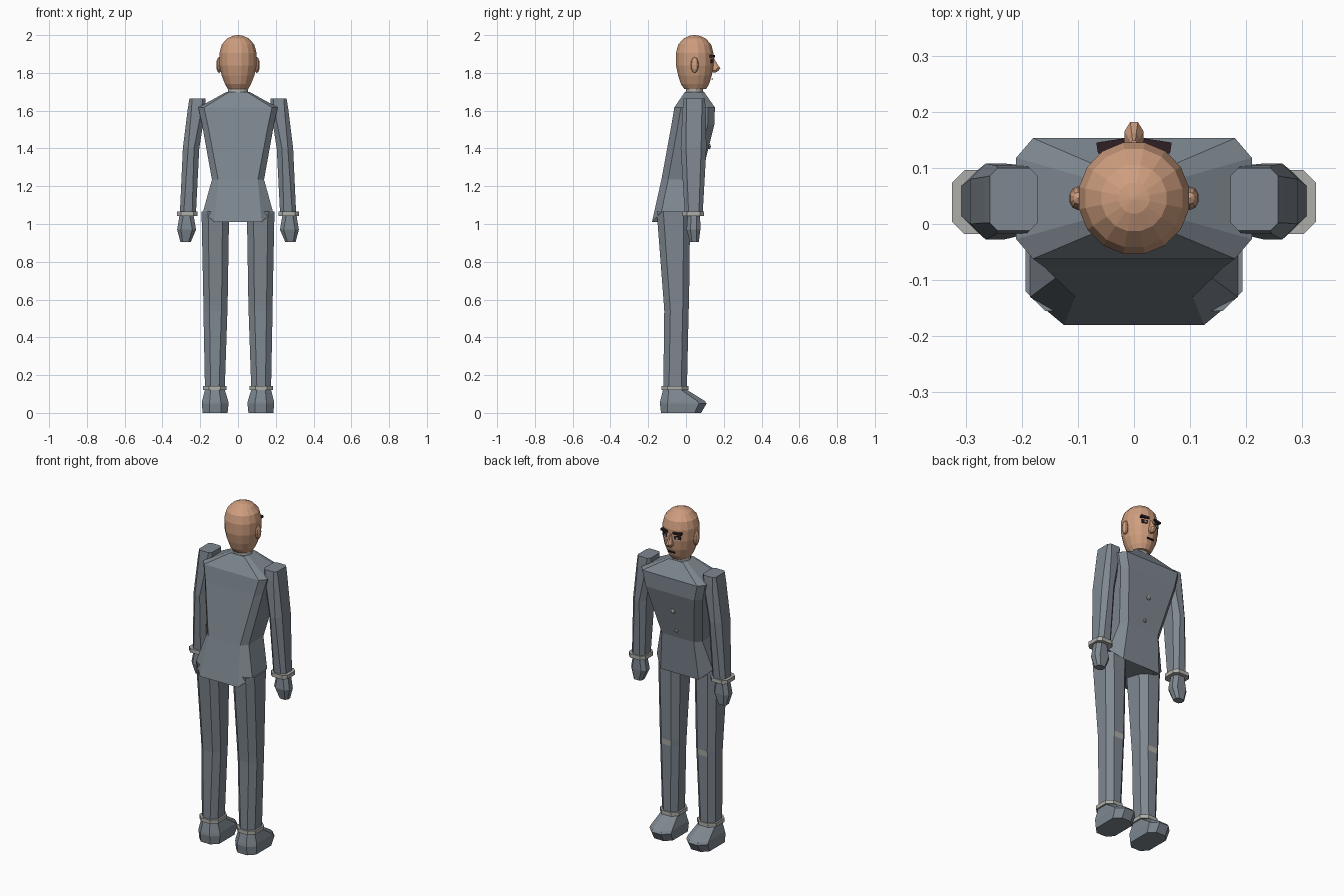
import bpy, bmesh, math
from mathutils import Vector

if "Cube" in bpy.data.objects:
    bpy.data.objects.remove(bpy.data.objects["Cube"])


def mat(name, r, g, b):
    m = bpy.data.materials.new(name)
    m.diffuse_color = (r, g, b, 1)
    m.use_nodes = True
    m.node_tree.nodes["Principled BSDF"].inputs["Base Color"].default_value = m.diffuse_color
    return m


SUIT = mat("slate grey", 0.21, 0.245, 0.28)
SKIN = mat("tan skin", 0.62, 0.34, 0.21)
TRIM = mat("pale grey", 0.42, 0.42, 0.40)
DARK = mat("dark brown", 0.028, 0.014, 0.018)


def finish(name, bm, *mats):
    bmesh.ops.recalc_face_normals(bm, faces=bm.faces[:])
    me = bpy.data.meshes.new(name)
    bm.to_mesh(me)
    bm.free()
    for m in mats:
        me.materials.append(m)
    ob = bpy.data.objects.new(name, me)
    bpy.context.collection.objects.link(ob)
    return ob


def skin_rings(rings):
    """Bridge a list of equal point rings and cap both ends."""
    bm = bmesh.new()
    vs = [[bm.verts.new(p) for p in r] for r in rings]
    n = len(vs[0])
    for a, b in zip(vs, vs[1:]):
        for i in range(n):
            j = (i + 1) % n
            bm.faces.new((a[i], a[j], b[j], b[i]))
    bm.faces.new(vs[0])
    bm.faces.new(vs[-1])
    return bm


def octagon(z, x0, x1, y0, y1, cx, cy, z_side=None):
    zs = z if z_side is None else z_side
    return [(x0 + cx, y0, z), (x1 - cx, y0, z), (x1, y0 + cy, zs), (x1, y1 - cy, zs),
            (x1 - cx, y1, z), (x0 + cx, y1, z), (x0, y1 - cy, zs), (x0, y0 + cy, zs)]


def limb(name, sections, m, s):
    """Eight-sided loft; sections are z, x0, x1, y0, y1, chamfer on the +x side."""
    rings = []
    for z, x0, x1, y0, y1, c in sections:
        rings.append([(s * x, y, zz) for x, y, zz in octagon(z, x0, x1, y0, y1, c, c)])
    return finish(name, skin_rings(rings), m)


def ellipse(z, rx, y0, y1, n=16):
    cy, ry = (y0 + y1) / 2, (y1 - y0) / 2
    return [(rx * math.cos(math.tau * (i + .5) / n), cy + ry * math.sin(math.tau * (i + .5) / n), z)
            for i in range(n)]


def box(name, c, size, m, rz=0):
    bm = bmesh.new()
    bmesh.ops.create_cube(bm, size=1)
    for v in bm.verts:
        v.co = Vector(v.co[i] * size[i] for i in range(3))
    ob = finish(name, bm, m)
    ob.location = c
    ob.rotation_euler.z = rz
    return ob


def ball(name, c, r, m, u=10, v=6):
    bm = bmesh.new()
    bmesh.ops.create_uvsphere(bm, u_segments=u, v_segments=v, radius=1)
    for p in bm.verts:
        p.co = Vector(p.co[i] * r[i] + c[i] for i in range(3))
    return finish(name, bm, m)


# jacket body, with the hem cut higher at the sides
finish("jacket", skin_rings([
    octagon(1.01, -.185, .185, -.18, .06, .06, .05, 1.065),
    octagon(1.235, -.138, .138, -.13, .077, .033, .035),
    octagon(1.525, -.19, .19, -.077, .15, .03, .035),
    octagon(1.617, -.21, .21, -.062, .153, .03, .035),
    octagon(1.70, -.06, .06, -.005, .095, .015, .02)]), SUIT)

# collar
finish("collar", skin_rings([ellipse(1.68, .056, -.003, .093),
                             ellipse(1.735, .054, -.001, .091)]), TRIM)

# buttons
for z, y, r in ((1.41, .122, .015), (1.28, .09, .011)):
    ball("button", (0, y, z), (r, .01, r), TRIM, 8, 4)

# head
finish("head", skin_rings([
    ellipse(1.715, .055, -.01, .108), ellipse(1.74, .07, -.028, .123),
    ellipse(1.785, .088, -.043, .138), ellipse(1.84, .099, -.055, .147),
    ellipse(1.905, .1, -.055, .147), ellipse(1.95, .088, -.043, .135),
    ellipse(1.982, .059, -.014, .106), ellipse(1.996, .028, .018, .074),
    ellipse(2.0, .004, .042, .05)]), SKIN)

# nose, a wedge widening to a round tip
finish("nose", skin_rings([
    ellipse(1.802, .008, .13, .158, 8), ellipse(1.812, .017, .125, .174, 8),
    ellipse(1.825, .018, .125, .184, 8), ellipse(1.85, .011, .125, .165, 8),
    ellipse(1.878, .007, .125, .15, 8)]), SKIN)

# mouth
box("mouth", (0, .138, 1.768), (.044, .008, .007), DARK)

for s in (1, -1):
    # face details
    ball("ear", (s * .1, .046, 1.842), (.016, .021, .042), SKIN)
    box("eyebrow", (s * .041, .139, 1.888), (.05, .02, .012), DARK, -s * .15)
    box("eye", (s * .04, .137, 1.862), (.036, .009, .02), DARK, -s * .25)
    box("eye_glint", (s * .04, .141, 1.86), (.012, .004, .01), TRIM, -s * .25)

    # sleeve, cuff and gloved hand
    limb("sleeve", [(1.05, .223, .308, -.006, .088, .02),
                    (1.40, .205, .292, -.028, .108, .028),
                    (1.61, .172, .266, -.018, .104, .02),
                    (1.665, .172, .257, -.012, .1, .014)], SUIT, s)
    limb("sleeve_cuff", [(1.043, .214, .324, -.018, .096, .022),
                         (1.066, .214, .324, -.018, .096, .022)], TRIM, s)
    limb("hand", [(.905, .25, .305, .02, .068, .012),
                  (.97, .222, .322, .003, .076, .02),
                  (1.045, .235, .31, .008, .075, .02)], SUIT, s)

    # trouser leg with a pale strip across the front of the knee
    leg = limb("trouser_leg", [(.13, .07, .175, -.12, .005, .03),
                               (.54, .056, .183, -.115, .014, .032),
                               (.572, .055, .183, -.117, .016, .032),
                               (1.065, .047, .193, -.155, .022, .035)], SUIT, s)
    leg.data.materials.append(TRIM)
    for p in leg.data.polygons:
        if p.normal.y > .9 and .54 < p.center.z < .57:
            p.material_index = 1
    limb("trouser_cuff", [(.12, .06, .185, -.13, .012, .032),
                          (.142, .06, .185, -.13, .012, .032)], TRIM, s)

    # shoe, wide at the sole with a sloping toe
    limb("shoe", [(0, .055, .187, -.132, .08, .035),
                  (.05, .05, .192, -.138, .109, .04),
                  (.064, .052, .19, -.136, .098, .04),
                  (.122, .07, .175, -.122, .005, .03)], SUIT, s)
